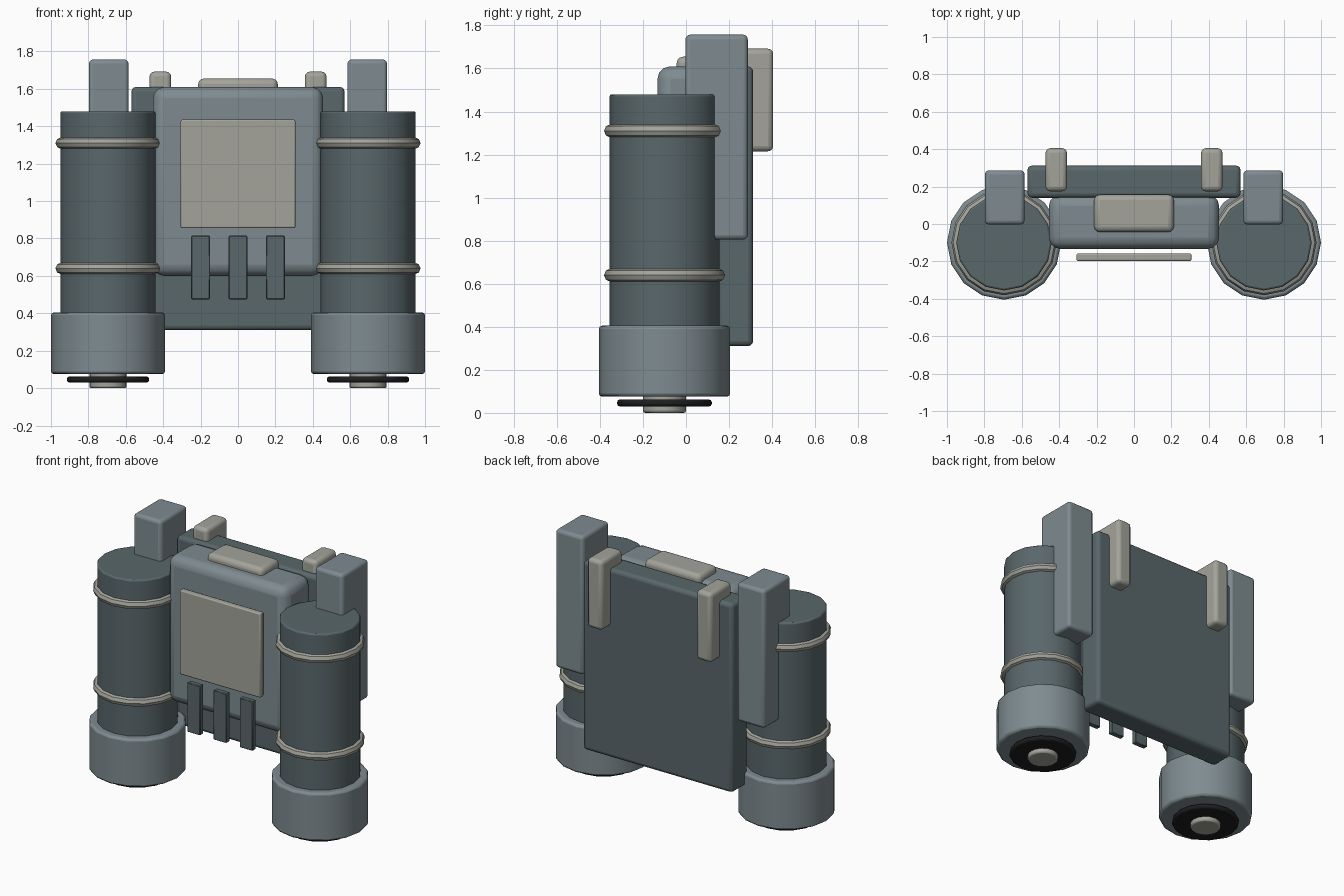
import bpy, math

if "Cube" in bpy.data.objects:
    bpy.data.objects.remove(bpy.data.objects["Cube"])

def material(name, rgb):
    m = bpy.data.materials.new(name)
    m.diffuse_color = (*rgb, 1)
    m.use_nodes = True
    m.node_tree.nodes["Principled BSDF"].inputs["Base Color"].default_value = m.diffuse_color
    return m

DARK = material("dark_metal", (0.10, 0.135, 0.145))
MID = material("mid_metal", (0.21, 0.26, 0.28))
LIGHT = material("light_metal", (0.37, 0.37, 0.33))
BLACK = material("black_rubber", (0.012, 0.013, 0.014))

def finish(name, mat, bevel=0, segments=3):
    o = bpy.context.object
    o.name = name
    o.data.materials.append(mat)
    if bevel:
        b = o.modifiers.new("bevel", 'BEVEL')
        b.width, b.segments = bevel, segments
        b.limit_method, b.angle_limit = 'ANGLE', math.radians(40)
    bpy.ops.object.shade_smooth_by_angle(angle=math.radians(35))
    return o

def box(name, x, y, z, mat, bevel, segments=3):
    """Box from (min, max) ranges."""
    bpy.ops.mesh.primitive_cube_add(size=1, location=[sum(r) / 2 for r in (x, y, z)])
    bpy.context.object.scale = [r[1] - r[0] for r in (x, y, z)]
    bpy.ops.object.transform_apply(location=False, rotation=False, scale=True)
    return finish(name, mat, bevel, segments)

def drum(name, x, r, z, mat, bevel):
    bpy.ops.mesh.primitive_cylinder_add(vertices=16, radius=r, depth=z[1] - z[0],
                                        location=(x, TY, sum(z) / 2))
    return finish(name, mat, bevel, 2)

TX, TY = 0.695, -0.10   # thruster axis

# Central pack
box("back_plate", (-0.57, 0.57), (0.14, 0.312), (0.31, 1.61), DARK, 0.025)
box("main_body", (-0.455, 0.455), (-0.133, 0.157), (0.60, 1.61), MID, 0.06)
box("top_handle", (-0.213, 0.213), (-0.043, 0.157), (1.57, 1.655), LIGHT, 0.03)
box("front_panel", (-0.307, 0.307), (-0.198, -0.158), (0.855, 1.435), LIGHT, 0.008, 2)
for i in (-1, 0, 1):
    c = 0.2 * i
    box("vent_slat", (c - 0.05, c + 0.05), (-0.198, -0.162), (0.475, 0.815), DARK, 0.004, 1)

for s, side in ((-1, "left"), (1, "right")):
    x = s * TX
    # Thruster tube, cup and nozzle
    drum(side + "_tube", x, 0.255, (0.30, 1.48), DARK, 0.01)
    drum(side + "_cup", x, 0.305, (0.075, 0.405), MID, 0.015)
    drum(side + "_nozzle_disc", x, 0.22, (0.03, 0.062), BLACK, 0.012)
    drum(side + "_nozzle_core", x, 0.10, (0.0, 0.085), LIGHT, 0.01)
    # Clamp rings
    for z in (0.64, 1.31):
        bpy.ops.mesh.primitive_torus_add(major_segments=16, minor_segments=8,
                                         major_radius=0.25, minor_radius=0.031,
                                         location=(x, TY, z),
                                         rotation=(0, 0, math.pi / 2))
        finish(side + "_clamp_ring", LIGHT)
    # Fin and shoulder hook
    fin = sorted((s * 0.585, s * 0.797))
    box(side + "_fin", fin, (-0.003, 0.287), (0.805, 1.757), MID, 0.022)
    hook = sorted((s * 0.358, s * 0.473))
    box(side + "_shoulder_hook", hook, (0.175, 0.405), (1.215, 1.692), LIGHT, 0.025)
